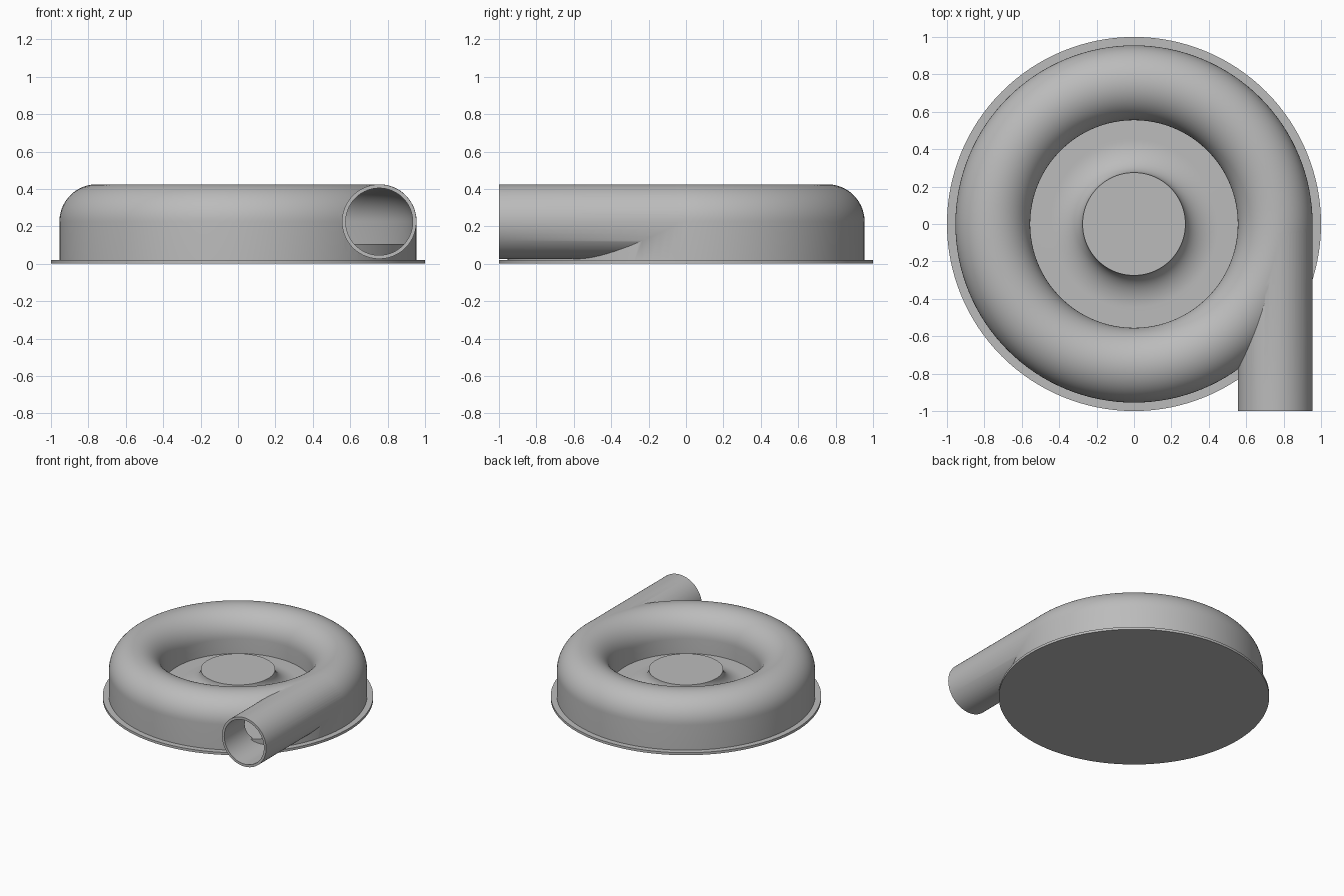
import bpy, bmesh
from math import sin, cos, pi, radians
from mathutils import Matrix, Vector

cube = bpy.data.objects.get("Cube")
if cube:
    bpy.data.objects.remove(cube, do_unlink=True)

RING, TUBE, MID = 0.755, 0.2, 0.225    # ring radius, tube radius, tube centre height
FLOOR, WALL = 0.105, 0.02              # inner floor height, shell thickness

grey = bpy.data.materials.new("grey")
grey.use_nodes = True
grey.diffuse_color = (0.5, 0.5, 0.5, 1)
bsdf = next(n for n in grey.node_tree.nodes if n.type == 'BSDF_PRINCIPLED')
bsdf.inputs["Base Color"].default_value = (0.5, 0.5, 0.5, 1)


def add_object(name, bm):
    bmesh.ops.recalc_face_normals(bm, faces=bm.faces[:])
    mesh = bpy.data.meshes.new(name)
    bm.to_mesh(mesh)
    bm.free()
    mesh.materials.append(grey)
    obj = bpy.data.objects.new(name, mesh)
    bpy.context.scene.collection.objects.link(obj)
    return obj


def lathe(name, profile, closed=False, steps=128):
    """Spin an (r, z) profile around the z axis."""
    bm = bmesh.new()
    verts = [bm.verts.new((r, 0, z)) for r, z in profile]
    for a, b in zip(verts, verts[1:]):
        bm.edges.new((a, b))
    if closed:
        bm.edges.new((verts[-1], verts[0]))
    bmesh.ops.spin(bm, geom=bm.verts[:] + bm.edges[:], cent=(0, 0, 0),
                   axis=(0, 0, 1), angle=2 * pi, steps=steps)
    bmesh.ops.remove_doubles(bm, verts=bm.verts[:], dist=0.00005)
    return add_object(name, bm)


def rod(name, radius, y0, y1):
    """Solid cylinder along y under the ring's left side."""
    bm = bmesh.new()
    place = Matrix.Translation(Vector((RING, (y0 + y1) / 2, MID))) @ Matrix.Rotation(pi / 2, 4, 'X')
    bmesh.ops.create_cone(bm, cap_ends=True, segments=96, radius1=radius,
                          radius2=radius, depth=y1 - y0, matrix=place)
    return add_object(name, bm)


def arch(radius, steps=32):
    """Half circle over the ring's tube, from the outside to the inside."""
    return [(RING + radius * cos(pi * i / steps), MID + radius * sin(pi * i / steps))
            for i in range(steps + 1)]


def combine(target, tool, operation):
    mod = target.modifiers.new("cut", 'BOOLEAN')
    mod.object, mod.operation, mod.solver = tool, operation, 'EXACT'
    graph = bpy.context.evaluated_depsgraph_get()
    mesh = bpy.data.meshes.new_from_object(target.evaluated_get(graph))
    target.modifiers.clear()
    target.data = mesh
    bpy.data.objects.remove(tool, do_unlink=True)


# base plate
base = lathe("base_plate", [(0, 0), (1, 0), (1, WALL), (0, WALL)])

# casing: outer wall, rounded ring, well and flared hub in one profile
hub_r, hub_z, flare_r = 0.275, 0.235, 0.45
flare = [(flare_r - (flare_r - hub_r) * sin(pi / 2 * i / 16),
          hub_z - (hub_z - FLOOR) * cos(pi / 2 * i / 16)) for i in range(17)]
casing = lathe("casing", [(0, 0.01), (RING + TUBE, 0.01)] + arch(TUBE)
               + [(RING - TUBE, FLOOR)] + flare + [(0, hub_z)])

# outlet pipe joined tangentially to the ring
combine(casing, rod("outlet_pipe", TUBE - 0.001, -1, -0.02), 'UNION')

# pipe bore, kept clear of the raised floor
bore = rod("bore_cutter", TUBE - WALL - 0.001, -1.1, -0.02)
sill_r, sill_z = RING + TUBE - 0.0005, FLOOR + 0.001
sill = lathe("sill_cutter", [(0, -0.1), (sill_r, -0.1), (sill_r, sill_z), (0, sill_z)])
combine(bore, sill, 'DIFFERENCE')
combine(casing, bore, 'DIFFERENCE')

# hollow channel inside the ring
inner = TUBE - WALL
channel = lathe("channel_cutter", [(RING - inner, FLOOR), (RING + inner, FLOOR)] + arch(inner),
                closed=True)
combine(casing, channel, 'DIFFERENCE')

# smooth shading with crisp edges
bpy.ops.object.select_all(action='DESELECT')
for obj in (base, casing):
    obj.select_set(True)
bpy.context.view_layer.objects.active = casing
bpy.ops.object.shade_smooth_by_angle(angle=radians(35))
